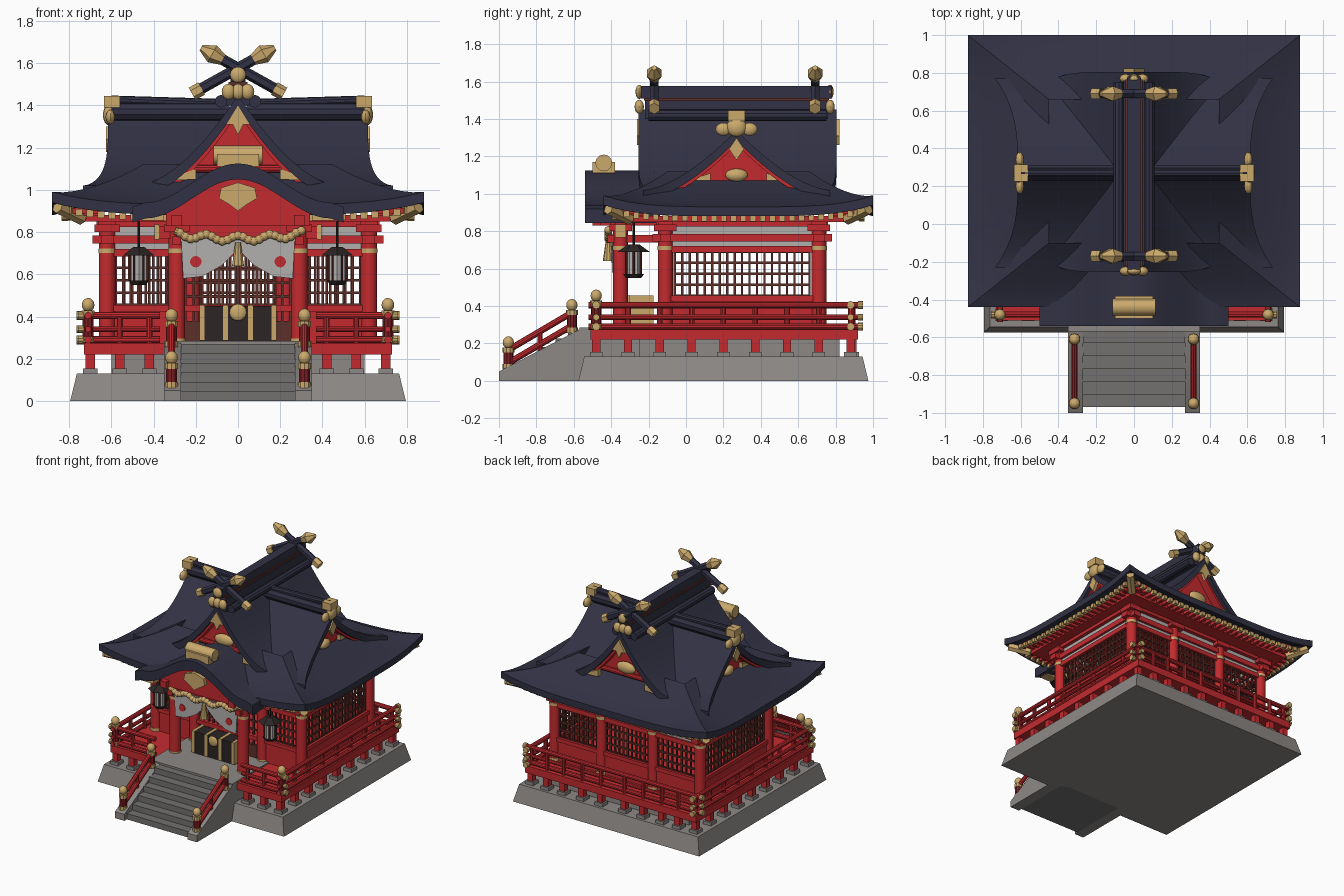
import bpy, bmesh, math
from mathutils import Matrix, Vector

cube = bpy.data.objects.get("Cube")
if cube:
    bpy.data.objects.remove(cube, do_unlink=True)


def material(name, r, g, b):
    m = bpy.data.materials.new(name)
    m.use_nodes = True
    m.diffuse_color = (r, g, b, 1)
    m.node_tree.nodes["Principled BSDF"].inputs["Base Color"].default_value = (r, g, b, 1)
    return m


NAVY = material("navy roof", 0.031, 0.031, 0.058)
RED = material("vermilion", 0.55, 0.024, 0.028)
DARK_RED = material("dark red", 0.2, 0.012, 0.016)
GOLD = material("gold", 0.6, 0.4, 0.15)
STONE = material("stone", 0.27, 0.25, 0.24)
STEP = material("worn step", 0.17, 0.165, 0.16)
WOOD = material("black wood", 0.025, 0.018, 0.018)
LATTICE = material("brown lattice", 0.11, 0.03, 0.022)
CLOTH = material("grey cloth", 0.45, 0.43, 0.43)

parts = {}


def part(name, mat, mirror=False):
    return parts.setdefault(name, (bmesh.new(), mat, mirror))[0]


def box(bm, x0, x1, y0, y1, z0, z1):
    m = Matrix.Translation(((x0 + x1) / 2, (y0 + y1) / 2, (z0 + z1) / 2))
    bmesh.ops.create_cube(bm, size=1, matrix=m @ Matrix.Diagonal((x1 - x0, y1 - y0, z1 - z0, 1)))


def rod(bm, p, q, r, r2=None, n=10):
    p, q = Vector(p), Vector(q)
    m = Matrix.Translation((p + q) / 2) @ (q - p).to_track_quat("Z", "Y").to_matrix().to_4x4()
    bmesh.ops.create_cone(bm, cap_ends=True, segments=n, radius1=r, radius2=r if r2 is None else r2,
                          depth=(q - p).length, matrix=m)


def ball(bm, c, rx, ry=None, rz=None):
    m = Matrix.Translation(c) @ Matrix.Diagonal((rx, ry or rx, rz or rx, 1))
    bmesh.ops.create_uvsphere(bm, u_segments=12, v_segments=8, radius=1, matrix=m)


def prism(bm, pts, axis, a, b):
    place = (lambda p, t: (p[0], t, p[1])) if axis == "y" else (lambda p, t: (t, p[0], p[1]))
    lo, hi = [[bm.verts.new(place(p, t)) for p in pts] for t in (a, b)]
    bm.faces.new(lo)
    bm.faces.new(hi[::-1])
    for i in range(len(pts)):
        j = (i + 1) % len(pts)
        bm.faces.new((lo[i], lo[j], hi[j], hi[i]))


def sheet(bm, fn, nu, nv, t):
    # curved slab: a top grid, its lowered copy and a closing rim
    g = [[[bm.verts.new(Vector(fn(i / nu, j / nv)) - Vector((0, 0, t * k)))
           for j in range(nv + 1)] for i in range(nu + 1)] for k in (0, 1)]
    for k in g:
        for i in range(nu):
            for j in range(nv):
                bm.faces.new((k[i][j], k[i + 1][j], k[i + 1][j + 1], k[i][j + 1]))
    rim = ([(i, 0) for i in range(nu)] + [(nu, j) for j in range(nv)]
           + [(i, nv) for i in range(nu, 0, -1)] + [(0, j) for j in range(nv, 0, -1)])
    for (a, b), (c, d) in zip(rim, rim[1:] + rim[:1]):
        bm.faces.new((g[0][a][b], g[0][c][d], g[1][c][d], g[1][a][b]))


CY = 0.28                      # middle of the hall in depth
FRONT, BACK, SIDE = -0.11, 0.71, 0.62

# stone base and stairs
bm = part("stone_base", STONE)
bmesh.ops.create_cone(bm, cap_ends=True, segments=4, radius1=math.sqrt(0.5), radius2=0.96 * math.sqrt(0.5), depth=1,
                      matrix=Matrix.Translation((0, 0.2, 0.065)) @ Matrix.Diagonal((1.59, 1.55, 0.13, 1))
                      @ Matrix.Rotation(math.pi / 4, 4, "Z"))
box(bm, -0.6, 0.6, -0.25, 0.82, 0.12, 0.23)
box(bm, -0.35, 0.35, -0.57, -0.12, 0.1, 0.285)
prism(part("stair_cheek", STONE, True), [(-1, 0), (-1, 0.05), (-0.57, 0.275), (-0.5, 0.275), (-0.5, 0)], "x", 0.27, 0.35)
for i in range(6):
    box(part("stair_steps", STEP), -0.27, 0.27, -0.97 + i * 0.068, -0.5, 0, 0.045 * (i + 1))

# raised deck on short posts
bm = part("deck", RED, True)
box(bm, 0.35, 0.73, -0.51, 0.92, 0.22, 0.275)
box(bm, 0, 0.35, -0.12, 0.92, 0.22, 0.275)
sites = [(0.7, -0.48 + i * 0.17) for i in range(9)] + [(x, y) for x in (0.42, 0.56) for y in (-0.48, 0.89)]
sites += [(0.1, 0.89), (0.26, 0.89)]
for x, y in sites:
    box(part("deck_post", RED, True), x - 0.022, x + 0.022, y - 0.022, y + 0.022, 0.14, 0.23)
    box(part("deck_footing", STONE, True), x - 0.034, x + 0.034, y - 0.034, y + 0.034, 0.12, 0.155)
    if y > -0.4 or x < 0.6:
        rod(part("rail_post", RED, True), (x, y, 0.27), (x, y, 0.41), 0.015)

# railings, with gilded ends where they cross
for z, r in ((0.405, 0.017), (0.34, 0.014), (0.29, 0.017)):
    for p, q in (((0.37, -0.48, z), (0.75, -0.48, z)), ((0.71, -0.52, z), (0.71, 0.94, z)),
                 ((0, 0.88, z), (0.76, 0.88, z))):
        rod(part("deck_rail", RED, True), p, q, r)
        d = (Vector(q) - Vector(p)).normalized() * 0.02
        rod(part("rail_tip", GOLD, True), Vector(q) - d, Vector(q) + d * 0.3, r * 1.25)


def newel(x, y, z0, z1):
    rod(part("newel_post", DARK_RED, True), (x, y, z0), (x, y, z1), 0.027)
    g = part("newel_cap", GOLD, True)
    for z in (z0 + 0.01, z1 - 0.01):
        rod(g, (x, y, z - 0.014), (x, y, z + 0.014), 0.032)
    ball(g, (x, y, z1 + 0.03), 0.03, 0.03, 0.033)


newel(0.71, -0.48, 0.28, 0.425)
newel(0.315, -0.61, 0.26, 0.375)
newel(0.315, -0.95, 0.065, 0.175)
for dz in (0, -0.07):
    rod(part("stair_rail", RED, True), (0.315, -0.95, 0.165 + dz), (0.315, -0.61, 0.365 + dz), 0.017)
rod(part("stair_rail", RED, True), (0.315, -0.78, 0.16), (0.315, -0.78, 0.26), 0.014)

# columns
for x, y in ((SIDE, FRONT), (SIDE, BACK), (0.29, FRONT), (0.22, BACK), (0.29, -0.35)):
    rod(part("column", RED, True), (x, y, 0.27), (x, y, 0.85), 0.04, n=14)
    box(part("column_bracket", RED, True), x - 0.06, x + 0.06, y - 0.06, y + 0.06, 0.8, 0.835)
    for z in (0.275, 0.7):
        rod(part("column_band", GOLD, True), (x, y, z), (x, y, z + 0.022), 0.043, n=14)

# walls: sills, head beams and plaster strips all round
def ring(bm, z0, z1, w, over=0.0):
    for y in (FRONT, BACK):
        box(bm, -SIDE - over, SIDE + over, y - w, y + w, z0, z1)
    for x in (-SIDE, SIDE):
        box(bm, x - w, x + w, FRONT - over, BACK + over, z0, z1)


beams = part("wall_beams", RED)
ring(beams, 0.425, 0.455, 0.025)
ring(beams, 0.685, 0.72, 0.022)
ring(beams, 0.745, 0.785, 0.03, 0.07)
ring(beams, 0.825, 0.86, 0.04, 0.05)
ring(part("plaster_strip", CLOTH), 0.7, 0.83, 0.012)
sill = part("sill_panel", RED, True)
box(sill, SIDE - 0.015, SIDE + 0.015, FRONT, BACK, 0.27, 0.43)
box(sill, 0, SIDE, BACK - 0.015, BACK + 0.015, 0.27, 0.43)
box(sill, 0.29, SIDE, FRONT - 0.015, FRONT + 0.015, 0.27, 0.43)
box(part("eave_soffit", RED), -0.74, 0.74, CY - 0.58, CY + 0.58, 0.85, 0.88)


# lattice windows
def lattice(a, b, z0, z1, n, rows, at):
    bm = part("window_lattice", LATTICE, True)
    h = 0.006
    for i in range(n + 1):
        x, y = at(a + (b - a) * i / n)
        box(bm, x - h, x + h, y - h, y + h, z0, z1)
    (x0, y0), (x1, y1) = at(a), at(b)
    for i in range(rows + 1):
        z = z0 + (z1 - z0) * i / rows
        box(bm, x0 - h, x1 + h, y0 - h, y1 + h, z - h, z + h)


lattice(-0.06, 0.66, 0.455, 0.69, 18, 4, lambda t: (SIDE, t))
lattice(0.33, 0.58, 0.455, 0.69, 7, 4, lambda t: (t, FRONT))
lattice(0.01, 0.25, 0.3, 0.69, 6, 6, lambda t: (t, FRONT))
lattice(0.26, 0.58, 0.455, 0.69, 8, 4, lambda t: (t, BACK))
lattice(0, 0.18, 0.455, 0.69, 5, 4, lambda t: (t, BACK))
box(part("door_panel", LATTICE), -0.25, 0.25, FRONT - 0.012, FRONT + 0.012, 0.28, 0.38)

# lower hipped roof with lifted corners
def skirt(side):
    def fn(u, v):
        u = 2 * u - 1
        hx, hy = 0.88 - 0.43 * v, 0.72 - 0.34 * v
        z = 0.93 + 0.19 * v ** 1.3 + 0.06 * abs(u) ** 4 * (1 - v) ** 2
        return {"f": (u * hx, CY - hy, z), "b": (u * hx, CY + hy, z),
                "l": (hx, CY + u * hy, z), "r": (-hx, CY + u * hy, z)}[side]
    return fn


for s in "fblr":
    sheet(part("lower_roof", NAVY), skirt(s), 20, 8, 0.05)

# rafters with gilded tips
def rafter(x, y, dx, dy, lift):
    z, h = 0.868 + 0.05 * lift ** 4, 0.012
    for name, mat, a, b, k in (("rafter", RED, 0.07, 0.24, 1), ("rafter_tip", GOLD, 0.045, 0.075, 1.3)):
        xs, ys = sorted((x - dx * a, x - dx * b)), sorted((y - dy * a, y - dy * b))
        wx, wy = h * k * abs(dy), h * k * abs(dx)
        box(part(name, mat, True), xs[0] - wx, xs[1] + wx, ys[0] - wy, ys[1] + wy, z - h * k, z + h * k)


for i in range(16):
    x = 0.025 + i * 0.052
    rafter(x, CY - 0.72, 0, -1, x / 0.88)
    rafter(x, CY + 0.72, 0, 1, x / 0.88)
for i in range(26):
    y = -0.65 + i * 0.052
    rafter(0.88, CY + y, 1, 0, abs(y) / 0.72)
for s in (-1, 1):
    rod(part("corner_beam", GOLD, True), (0.74, CY + s * 0.58, 0.865), (0.855, CY + s * 0.695, 0.92), 0.032, n=6)


# main gable along the depth, cross gable along the width
def main_z(x):
    return 1.02 + 0.43 * (1 - min(1, abs(x) / 0.48)) ** 1.7


def cross_z(d):
    return 1.02 + 0.32 * (1 - min(1, abs(d) / 0.5)) ** 1.6


def main_roof(half, drop):
    def fn(u, v):
        x = (2 * u - 1) * 0.48
        return x, CY - 0.005 + (2 * v - 1) * (half - 0.08 * abs(2 * u - 1) ** 6), main_z(x) - drop
    return fn


def cross_roof(reach, drop):
    def fn(u, v):
        s = 2 * u - 1
        return 0.03 + (reach + 0.12 * abs(s) ** 3 - 0.03) * v, CY - 0.01 + s * 0.5, cross_z(s * 0.5) - drop
    return fn


sheet(part("main_gable_roof", NAVY), main_roof(0.53, 0), 28, 6, 0.06)
sheet(part("main_bargeboard", RED), main_roof(0.5, 0.06), 28, 2, 0.025)
sheet(part("cross_gable_roof", NAVY, True), cross_roof(0.615, 0), 28, 6, 0.055)
sheet(part("cross_bargeboard", RED, True), cross_roof(0.59, 0.055), 28, 2, 0.02)
grid = [i / 10 - 1 for i in range(21)]
prism(part("main_gable_wall", RED), [(t * 0.4, max(main_z(t * 0.4) - 0.07, 0.99)) for t in grid]
      + [(0.4, 0.96), (-0.4, 0.96)], "y", CY - 0.43, CY + 0.43)
prism(part("cross_gable_wall", RED), [(CY - 0.01 + t * 0.4, max(cross_z(t * 0.4) - 0.06, 0.99)) for t in grid]
      + [(CY + 0.39, 0.96), (CY - 0.41, 0.96)], "x", -0.54, 0.54)

# gilded gable ornaments
g = part("gable_ornament", GOLD, True)
for s in (-1, 1):
    y = CY + s * 0.53
    prism(g, [(0, 1.4), (0.055, 1.31), (0.025, 1.31), (0, 1.26)], "y", y - 0.012, y + 0.012)
    prism(g, [(0.2, 1.1), (0.28, 1.07), (0.31, 1.045), (0.2, 1.05)], "y", y - s * 0.06, y - s * 0.02)
    ball(g, (0, CY + s * 0.45, 1.15), 0.08, 0.03, 0.045)
    prism(g, [(CY + s * 0.15, 1.11), (CY + s * 0.27, 1.07), (CY + s * 0.15, 1.07)], "x", 0.545, 0.575)
    rod(part("gable_tie", RED), (-0.28, CY + s * 0.45, 1.1), (0.28, CY + s * 0.45, 1.1), 0.018)
prism(g, [(CY - 0.05, 1.24), (CY - 0.01, 1.3), (CY + 0.03, 1.24), (CY - 0.01, 1.18)], "x", 0.6, 0.625)
ball(g, (0.55, CY - 0.01, 1.1), 0.03, 0.06, 0.035)

# ridges
ridge = part("main_ridge", NAVY)
box(ridge, -0.035, 0.035, -0.24, 0.78, 1.51, 1.575)
box(ridge, -0.055, 0.055, -0.22, 0.76, 1.4, 1.5)
box(part("ridge_strip", LATTICE), -0.045, 0.045, -0.225, 0.765, 1.5, 1.512)
for s in (-1, 1):
    rod(ridge, (s * 0.08, -0.2, 1.42), (s * 0.08, 0.75, 1.42), 0.03)
rod(part("side_ridge", NAVY, True), (0.04, 0.27, 1.37), (0.6, 0.27, 1.37), 0.045)
rod(part("side_ridge", NAVY, True), (0.1, 0.27, 1.41), (0.6, 0.27, 1.425), 0.022)
g = part("ridge_ornament", GOLD, True)
box(g, 0.56, 0.635, 0.225, 0.315, 1.39, 1.445)
ball(g, (0.61, 0.27, 1.355), 0.03, 0.055, 0.05)
for y in (0.2, 0.34):
    ball(g, (0.605, y, 1.345), 0.022, 0.042, 0.035)

# crossed finial beams and end ornaments at both ends of the ridge
for y, s in ((-0.17, -1), (0.69, 1)):
    lo, hi = Vector((0.2, y, 1.465)), Vector((-0.15, y, 1.66))
    rod(part("finial_beam", NAVY, True), lo, hi, 0.026, n=6)
    rod(g, lo + (lo - hi) * 0.05, lo - (lo - hi) * 0.08, 0.033, n=6)
    rod(g, lo.lerp(hi, 0.78), lo.lerp(hi, 0.92), 0.027, 0.045, n=6)
    rod(g, lo.lerp(hi, 0.92), lo.lerp(hi, 1.07), 0.045, 0.015, n=6)
    end = part("ridge_end", GOLD)
    ball(end, (0, y + s * 0.08, 1.545), 0.038, 0.02, 0.038)
    for x in (-0.045, 0, 0.045):
        ball(end, (x, y + s * 0.08, 1.465), 0.032, 0.025, 0.038)

# porch with a wavy gable
def porch_z(x):
    return 0.94 + 0.185 * (0.5 + 0.5 * math.cos(math.pi * min(1, abs(x) / 0.44))) - 0.02 * max(0, abs(x) - 0.44) / 0.06


sheet(part("porch_roof", NAVY), lambda u, v: (u - 0.5, -0.54 + 0.4 * v, porch_z(u - 0.5)), 32, 4, 0.075)
prism(part("porch_gable", RED), [(t * 0.34, porch_z(t * 0.34) - 0.06) for t in grid]
      + [(0.34, 0.83), (-0.34, 0.83)], "y", -0.46, -0.4)
prism(part("porch_pendant", GOLD, True), [(0, 1.035), (0.08, 1.01), (0.09, 0.96), (0.04, 0.93), (0, 0.9)], "y", -0.535, -0.505)
box(part("porch_corner_plate", GOLD, True), 0.35, 0.46, -0.53, -0.46, 0.855, 0.91)
box(part("porch_crest", GOLD), -0.1, 0.1, -0.5, -0.38, 1.11, 1.17)
rod(part("porch_crest", GOLD), (-0.115, -0.44, 1.165), (0.115, -0.44, 1.165), 0.045, n=12)
porch = part("porch_beam", RED)
box(porch, -0.38, 0.38, -0.375, -0.325, 0.77, 0.83)
for x in (-0.29, 0.29):
    box(porch, x - 0.025, x + 0.025, -0.5, FRONT, 0.83, 0.88)
    box(porch, x - 0.02, x + 0.02, -0.42, FRONT, 0.74, 0.78)
box(part("porch_beam_cap", GOLD, True), 0.375, 0.395, -0.38, -0.32, 0.765, 0.835)

# curtain, rope and tassel
prism(part("curtain", CLOTH, True), [(0, 0.78), (0.27, 0.78), (0.26, 0.58), (0.17, 0.59), (0.08, 0.64), (0, 0.72)],
      "y", -0.395, -0.387)
rod(part("curtain_crest", RED, True), (0.2, -0.399, 0.66), (0.2, -0.394, 0.66), 0.027, n=14)
path = [Vector((x / 40, -0.415, 0.77 + 0.25 * (x / 40) ** 2 + 0.014 * math.cos(x * 1.05))) for x in range(-12, 13)]
for p, q in zip(path, path[1:]):
    rod(part("rope", GOLD), p, q, 0.018)
    ball(part("rope", GOLD), q, 0.021)
rod(part("tassel", GOLD), (0, -0.415, 0.64), (0, -0.415, 0.75), 0.03, 0.014)

# offering box
box(part("offering_box", WOOD), -0.18, 0.18, -0.3, -0.18, 0.285, 0.45)
for x in (-0.17, -0.06, 0.06, 0.17):
    box(part("offering_box_band", GOLD), x - 0.012, x + 0.012, -0.306, -0.175, 0.29, 0.455)
ball(part("offering_box_band", GOLD), (0, -0.305, 0.42), 0.04, 0.012, 0.04)

# hanging lanterns
L = Vector((0.47, -0.28, 0))
wood = part("lantern_frame", WOOD, True)
rod(wood, L + Vector((0, 0, 0.69)), L + Vector((0, 0, 0.73)), 0.085, 0.03, n=6)
rod(wood, L + Vector((0, 0, 0.55)), L + Vector((0, 0, 0.57)), 0.04, 0.055, n=6)
rod(wood, L + Vector((0, 0, 0.72)), L + Vector((0, 0, 0.87)), 0.006)
rod(part("lantern_body", CLOTH, True), L + Vector((0, 0, 0.57)), L + Vector((0, 0, 0.69)), 0.043, n=6)
for i in range(6):
    o = Vector((math.cos(i * math.pi / 3), math.sin(i * math.pi / 3), 0)) * 0.045
    rod(part("lantern_bar", LATTICE, True), L + o + Vector((0, 0, 0.57)), L + o + Vector((0, 0, 0.7)), 0.006, n=6)

# turn the collected parts into objects
bpy.ops.object.select_all(action="DESELECT")
for name, (bm, mat, mirror) in parts.items():
    bmesh.ops.recalc_face_normals(bm, faces=bm.faces[:])
    mesh = bpy.data.meshes.new(name)
    bm.to_mesh(mesh)
    bm.free()
    mesh.materials.append(mat)
    ob = bpy.data.objects.new(name, mesh)
    bpy.context.collection.objects.link(ob)
    if mirror:
        ob.modifiers.new("mirror", "MIRROR").use_mirror_merge = False
    ob.select_set(True)
    bpy.context.view_layer.objects.active = ob
bpy.ops.object.shade_smooth_by_angle(angle=math.radians(35))
